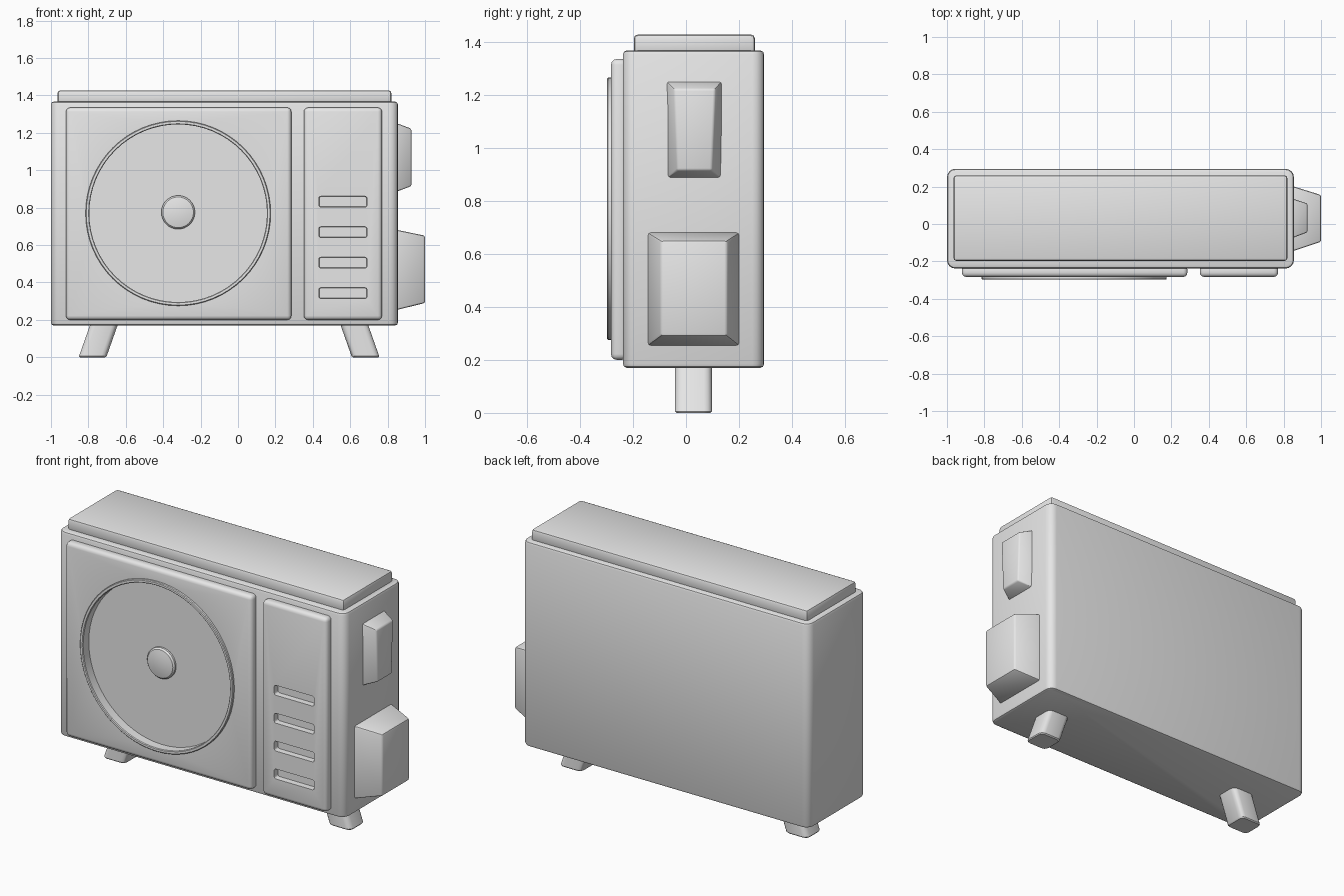
import bpy
import bmesh
import math
from mathutils import Matrix, Vector

cube = bpy.data.objects.get("Cube")
if cube:
    bpy.data.objects.remove(cube, do_unlink=True)

GREY = (0.8, 0.8, 0.8, 1.0)
metal = bpy.data.materials.new("light_grey")
metal.use_nodes = True
metal.diffuse_color = GREY
metal.node_tree.nodes["Principled BSDF"].inputs["Base Color"].default_value = GREY


def make(name, bm):
    bmesh.ops.recalc_face_normals(bm, faces=bm.faces)
    mesh = bpy.data.meshes.new(name)
    bm.to_mesh(mesh)
    bm.free()
    mesh.materials.append(metal)
    obj = bpy.data.objects.new(name, mesh)
    bpy.context.collection.objects.link(obj)
    return obj


def activate(obj):
    for other in bpy.context.selected_objects:
        other.select_set(False)
    obj.select_set(True)
    bpy.context.view_layer.objects.active = obj


def smooth(obj):
    activate(obj)
    bpy.ops.object.shade_smooth_by_angle(angle=math.radians(35))
    return obj


def bevel(bm, width, segments, rule=lambda e: True):
    edges = [e for e in bm.edges if rule(e)]
    bmesh.ops.bevel(bm, geom=edges, offset=width, segments=segments,
                    profile=0.5, affect='EDGES', clamp_overlap=True)


def along(axis):
    return lambda e: abs((e.verts[0].co - e.verts[1].co).normalized()[axis]) > 0.9


def box_mesh(x, y, z):
    bm = bmesh.new()
    bmesh.ops.create_cube(bm, size=1)
    for v in bm.verts:
        v.co = Vector([r[0] if c < 0 else r[1] for c, r in zip(v.co, (x, y, z))])
    return bm


def box(name, x, y, z, width=0.0, segments=3):
    bm = box_mesh(x, y, z)
    if width:
        bevel(bm, width, segments)
    return make(name, bm)


def lathe(name, profile, centre, steps=64, closed=False):
    """Spin (radius, y) points about the front-to-back axis."""
    bm = bmesh.new()
    verts = [bm.verts.new((r, y, 0)) for r, y in profile]
    edges = [bm.edges.new(pair) for pair in zip(verts, verts[1:])]
    if closed:
        edges.append(bm.edges.new((verts[-1], verts[0])))
    bmesh.ops.spin(bm, geom=verts + edges, cent=(0, 0, 0), axis=(0, 1, 0),
                   angle=math.tau, steps=steps, use_duplicate=False)
    bmesh.ops.remove_doubles(bm, verts=bm.verts, dist=0.0001)
    bmesh.ops.translate(bm, verts=bm.verts, vec=(centre[0], 0, centre[1]))
    return make(name, bm)


def cut(obj, cutters):
    for cutter in cutters:
        mod = obj.modifiers.new("cut", 'BOOLEAN')
        mod.operation = 'DIFFERENCE'
        mod.solver = 'EXACT'
        mod.object = cutter
        activate(obj)
        bpy.ops.object.modifier_apply(modifier=mod.name)
        bpy.data.objects.remove(cutter, do_unlink=True)


# Main casing: wide rounded uprights, tighter top and bottom edges
bm = box_mesh((-1.0, 0.855), (-0.238, 0.295), (0.17, 1.367))
bevel(bm, 0.045, 4, along(2))
bevel(bm, 0.015, 2, lambda e: e.calc_face_angle(0) > 1.2)
smooth(make("casing", bm))

# Lid plate
smooth(box("lid", (-0.965, 0.82), (-0.197, 0.26), (1.35, 1.427), 0.015, 2))

# Fan panel with a round opening, rim and hub
FAN = (-0.32, 0.77)
fan_panel = box("fan_panel", (-0.92, 0.285), (-0.283, -0.22), (0.2, 1.335), 0.022)
opening = lathe("opening_cutter", [(0, -0.4), (0.478, -0.4), (0.478, -0.242), (0, -0.242)], FAN)
cut(fan_panel, [opening])
smooth(fan_panel)
smooth(lathe("fan_rim", [(0.475, -0.24), (0.475, -0.294), (0.479, -0.298),
                         (0.491, -0.298), (0.495, -0.294), (0.495, -0.24)],
             FAN, closed=True))
smooth(lathe("fan_hub", [(0.09, -0.235), (0.09, -0.253), (0.082, -0.262),
                         (0.05, -0.269), (0, -0.272)], (FAN[0], 0.775), 32))

# Service panel with four slots
service_panel = box("service_panel", (0.352, 0.77), (-0.283, -0.22), (0.2, 1.335), 0.022)
slots = []
for i in range(4):
    z = 0.343 + i * 0.163
    bm = box_mesh((0.425, 0.697), (-0.4, -0.25), (z - 0.036, z + 0.036))
    bevel(bm, 0.012, 3, along(1))
    for v in bm.verts:
        if v.co.y > -0.3:
            v.co.x = 0.561 + (v.co.x - 0.561) * 0.93
            v.co.z = z + (v.co.z - z) * 0.75
    slots.append(make("slot_cutter", bm))
cut(service_panel, slots)
smooth(service_panel)


def side_cover(name, x, base, face, taper, width):
    """Tapered box on the +x side; base and face are (y0, y1, z0, z1)."""
    bm = box_mesh(x, (0, 1), (0, 1))
    for v in bm.verts:
        outer = v.co.x > sum(x) / 2
        y0, y1, z0, z1 = face if outer else base
        pinch = taper if outer and v.co.z < 0.5 else 0
        v.co.y = y1 - pinch if v.co.y > 0.5 else y0 + pinch
        v.co.z = z1 if v.co.z > 0.5 else z0
    bevel(bm, width, 2)
    return smooth(make(name, bm))


# Handle cover and valve cover on the left side
side_cover("handle_cover", (0.82, 0.927), (-0.085, 0.145, 0.875, 1.262),
           (-0.045, 0.11, 0.915, 1.222), 0.013, 0.008)
side_cover("valve_cover", (0.82, 1.0), (-0.155, 0.211, 0.246, 0.687),
           (-0.095, 0.155, 0.29, 0.65), 0, 0.01)

# Splayed feet
for name, foot_x, lean in (("right_foot", -0.778, 0.06), ("left_foot", 0.683, -0.06)):
    bm = box_mesh((foot_x - 0.074, foot_x + 0.074), (-0.042, 0.098), (0, 0.2))
    bevel(bm, 0.03, 3, along(2))
    bevel(bm, 0.006, 1, lambda e: all(v.co.z < 0.001 for v in e.verts))
    shear = Matrix.Identity(4)
    shear[0][2] = lean / 0.17
    bmesh.ops.transform(bm, matrix=shear, verts=bm.verts)
    smooth(make(name, bm))
